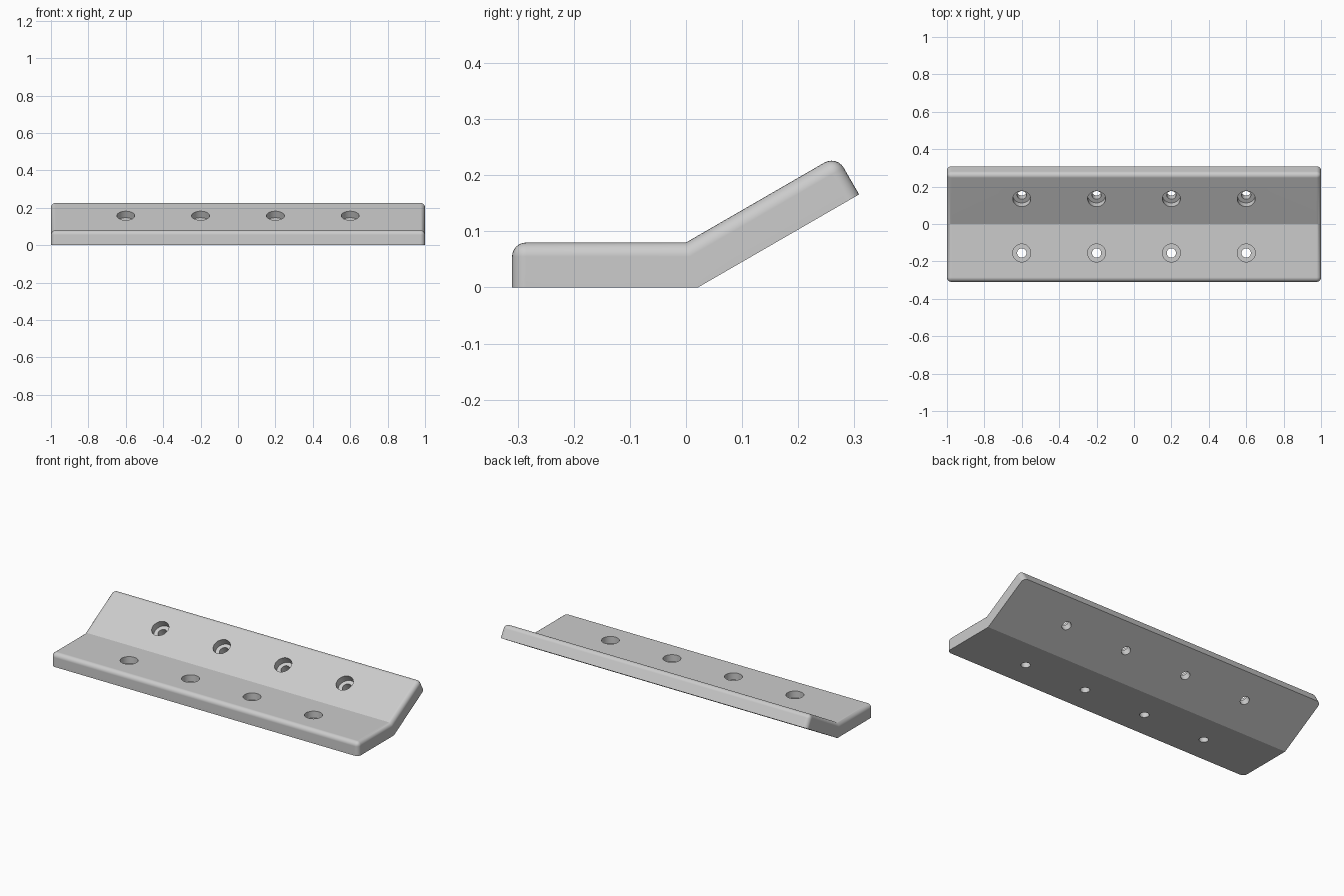
import bpy, bmesh, math
from mathutils import Matrix, Vector

if "Cube" in bpy.data.objects:
    bpy.data.objects.remove(bpy.data.objects["Cube"])

T, L, BEND, R = 0.08, 0.31, math.radians(30), 0.025
u = Vector((math.cos(BEND), math.sin(BEND)))     # along the raised flange
n = Vector((-math.sin(BEND), math.cos(BEND)))    # out of its top face
tip = Vector((0, T)) + u * L
heel = tip - n * T


def new_object(name, bm):
    bmesh.ops.recalc_face_normals(bm, faces=bm.faces[:])
    me = bpy.data.meshes.new(name)
    bm.to_mesh(me)
    bm.free()
    ob = bpy.data.objects.new(name, me)
    bpy.context.collection.objects.link(ob)
    return ob


# Bent plate: side profile swept along x
bm = bmesh.new()
profile = [(-L, 0), (T * math.tan(BEND / 2), 0), heel, tip, (0, T), (-L, T)]
ends = [[bm.verts.new((x, p[0], p[1])) for p in profile] for x in (-1, 1)]
a, b = ends
bm.faces.new(a)
bm.faces.new(b)
for i in range(6):
    j = (i + 1) % 6
    bm.faces.new((a[i], a[j], b[j], b[i]))

# Round the upper rim and the four outer corners
rim = [bm.edges.get((a[i], b[i])) for i in (3, 5)]
for e in ends:
    rim += [bm.edges.get((e[i], e[j])) for i, j in ((2, 3), (3, 4), (4, 5), (5, 0))]
bm.normal_update()
bmesh.ops.recalc_face_normals(bm, faces=bm.faces[:])
bmesh.ops.bevel(bm, geom=rim, offset=R, offset_type='OFFSET', segments=6,
                profile=0.5, affect='EDGES')
plate = new_object("bent_plate", bm)


# Stepped cutters for the counterbored screw holes
def add_hole(bm, mat, sides=40):
    steps = [(0.025, -0.12), (0.025, -0.04), (0.048, -0.04), (0.048, 0.03)]
    rings = [[bm.verts.new(mat @ Vector((r * math.cos(t), r * math.sin(t), z)))
              for t in (2 * math.pi * k / sides for k in range(sides))]
             for r, z in steps]
    bm.faces.new(rings[0])
    bm.faces.new(rings[-1])
    for lo, hi in zip(rings, rings[1:]):
        for k in range(sides):
            m = (k + 1) % sides
            bm.faces.new((lo[k], lo[m], hi[m], hi[k]))


bm = bmesh.new()
base = Matrix.Translation((0, 0, T))
for x in (-0.6, -0.2, 0.2, 0.6):
    add_hole(bm, base @ Matrix.Translation((x, -0.155, 0)))
    add_hole(bm, base @ Matrix.Rotation(BEND, 4, 'X') @ Matrix.Translation((x, 0.155, 0)))
cutter = new_object("hole_cutter", bm)
cutter.hide_render = True

# Cut the holes, then drop the cutter
bpy.context.view_layer.objects.active = plate
plate.select_set(True)
cut = plate.modifiers.new("holes", 'BOOLEAN')
cut.operation, cut.solver, cut.object = 'DIFFERENCE', 'EXACT', cutter
bpy.ops.object.modifier_apply(modifier=cut.name)
bpy.data.objects.remove(cutter)

# Grey finish, smooth roundings and crisp flats
grey = bpy.data.materials.new("plain grey")
grey.diffuse_color = (0.6, 0.6, 0.6, 1)
grey.use_nodes = True
grey.node_tree.nodes["Principled BSDF"].inputs["Base Color"].default_value = grey.diffuse_color
plate.data.materials.clear()
plate.data.materials.append(grey)
bpy.ops.object.shade_smooth_by_angle(angle=math.radians(25))
wn = plate.modifiers.new("clean_normals", 'WEIGHTED_NORMAL')
wn.keep_sharp = True
